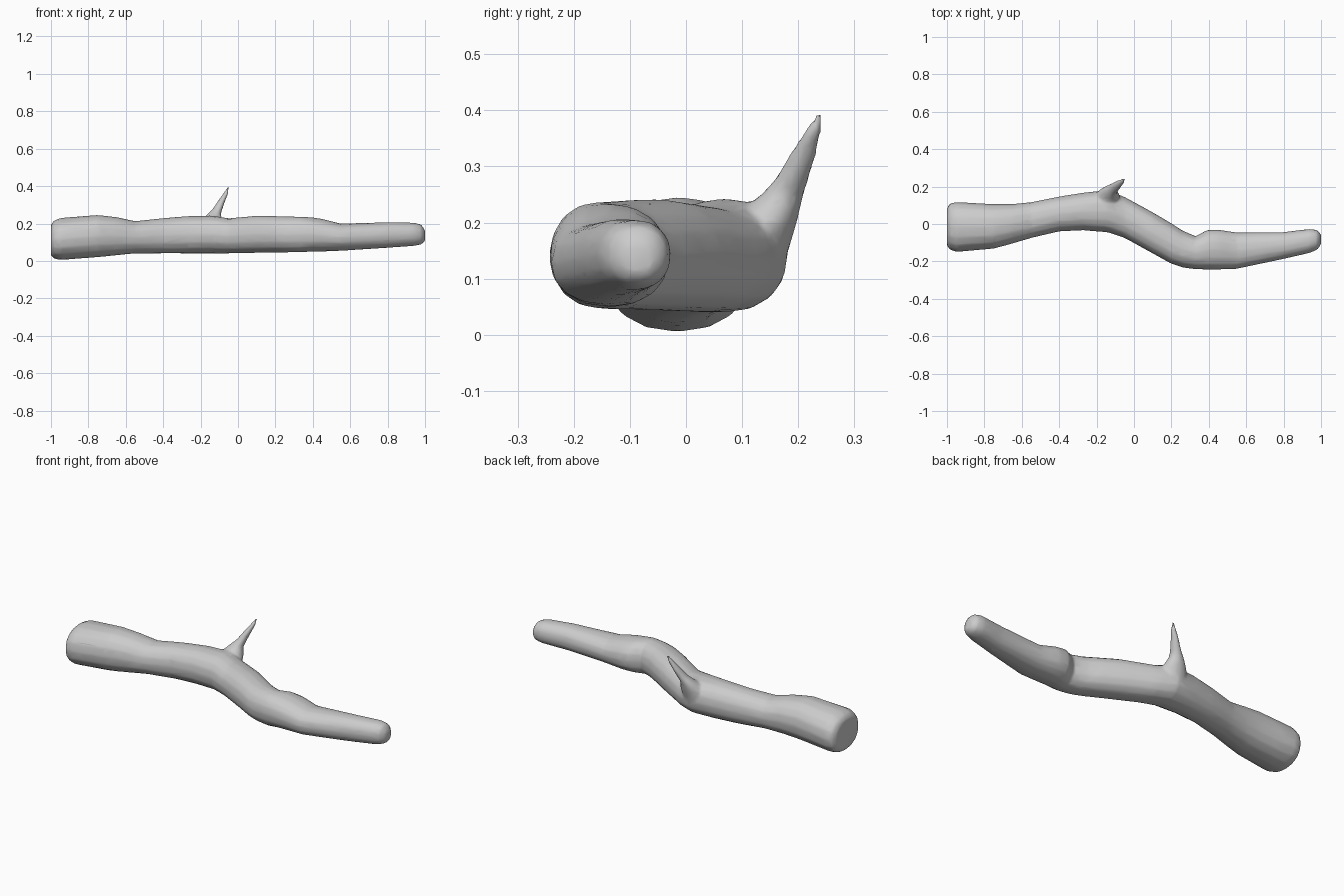
import bpy, bmesh
from math import cos, sin, pi, copysign

if "Cube" in bpy.data.objects:
    bpy.data.objects.remove(bpy.data.objects["Cube"])

SIDES = 16


def outline(power):
    # Rounded (superelliptic) unit cross-section
    pts = []
    for i in range(SIDES):
        a = 2 * pi * i / SIDES
        c, s = cos(a), sin(a)
        pts.append((copysign(abs(c) ** (2 / power), c), copysign(abs(s) ** (2 / power), s)))
    return pts


def loft(bm, rings):
    rows = [[bm.verts.new(p) for p in ring] for ring in rings]
    for a, b in zip(rows, rows[1:]):
        for i in range(SIDES):
            j = (i + 1) % SIDES
            bm.faces.new((a[i], a[j], b[j], b[i]))
    bm.faces.new(rows[0][::-1])
    bm.faces.new(rows[-1])


# Main limb: x, y min, y max, z min, z max
limb = [
    (-1.0, -.115, .085, .03, .195), (-.985, -.137, .11, .012, .215),
    (-.95, -.15, .118, .005, .23), (-.75, -.132, .107, .02, .246),
    (-.65, -.105, .107, .03, .235), (-.55, -.075, .117, .04, .213),
    (-.4, -.04, .147, .04, .229), (-.27, -.034, .168, .04, .24),
    (-.14, -.045, .182, .04, .243), (-.05, -.075, .145, .04, .228),
    (.1, -.158, .063, .043, .242), (.2, -.213, .004, .045, .24),
    (.26, -.233, -.035, .045, .238), (.33, -.242, -.065, .047, .237),
    (.39, -.244, -.032, .049, .234), (.45, -.244, -.03, .05, .225),
    (.55, -.24, -.045, .054, .2), (.8, -.187, -.043, .07, .207),
    (.94, -.155, -.026, .08, .205), (.98, -.138, -.032, .088, .195),
    (1.0, -.11, -.055, .105, .165),
]
# Side twig: centre x, centre y, z, radius x, radius y
twig = [
    (-.16, .09, .09, .06, .05), (-.15, .12, .15, .07, .063),
    (-.14, .143, .2, .065, .055), (-.135, .155, .228, .05, .05),
    (-.128, .172, .25, .036, .038), (-.108, .19, .28, .026, .03),
    (-.088, .208, .32, .02, .024), (-.066, .225, .36, .014, .016),
    (-.05, .24, .398, .005, .006),
]

bm = bmesh.new()
loft(bm, [[(x, (a + b) / 2 + c * (b - a) / 2, (d + e) / 2 + s * (e - d) / 2)
           for c, s in outline(2.2)] for x, a, b, d, e in limb])
loft(bm, [[(x + rx * c, y + ry * s, z) for c, s in outline(2)]
          for x, y, z, rx, ry in twig])
bmesh.ops.recalc_face_normals(bm, faces=bm.faces[:])
mesh = bpy.data.meshes.new("branch")
bm.to_mesh(mesh)
bm.free()
branch = bpy.data.objects.new("branch", mesh)
bpy.context.collection.objects.link(branch)

# Blend the twig into the limb, then simplify
remesh = branch.modifiers.new("blend", 'REMESH')
remesh.mode = 'VOXEL'
remesh.voxel_size = 0.008
relax = branch.modifiers.new("relax", 'SMOOTH')
relax.factor = 0.5
relax.iterations = 6
simplify = branch.modifiers.new("simplify", 'DECIMATE')
simplify.ratio = 0.08

bpy.context.view_layer.objects.active = branch
branch.select_set(True)
for name in ("blend", "relax", "simplify"):
    bpy.ops.object.modifier_apply(modifier=name)
bpy.ops.object.shade_smooth_by_angle(angle=pi / 3)
